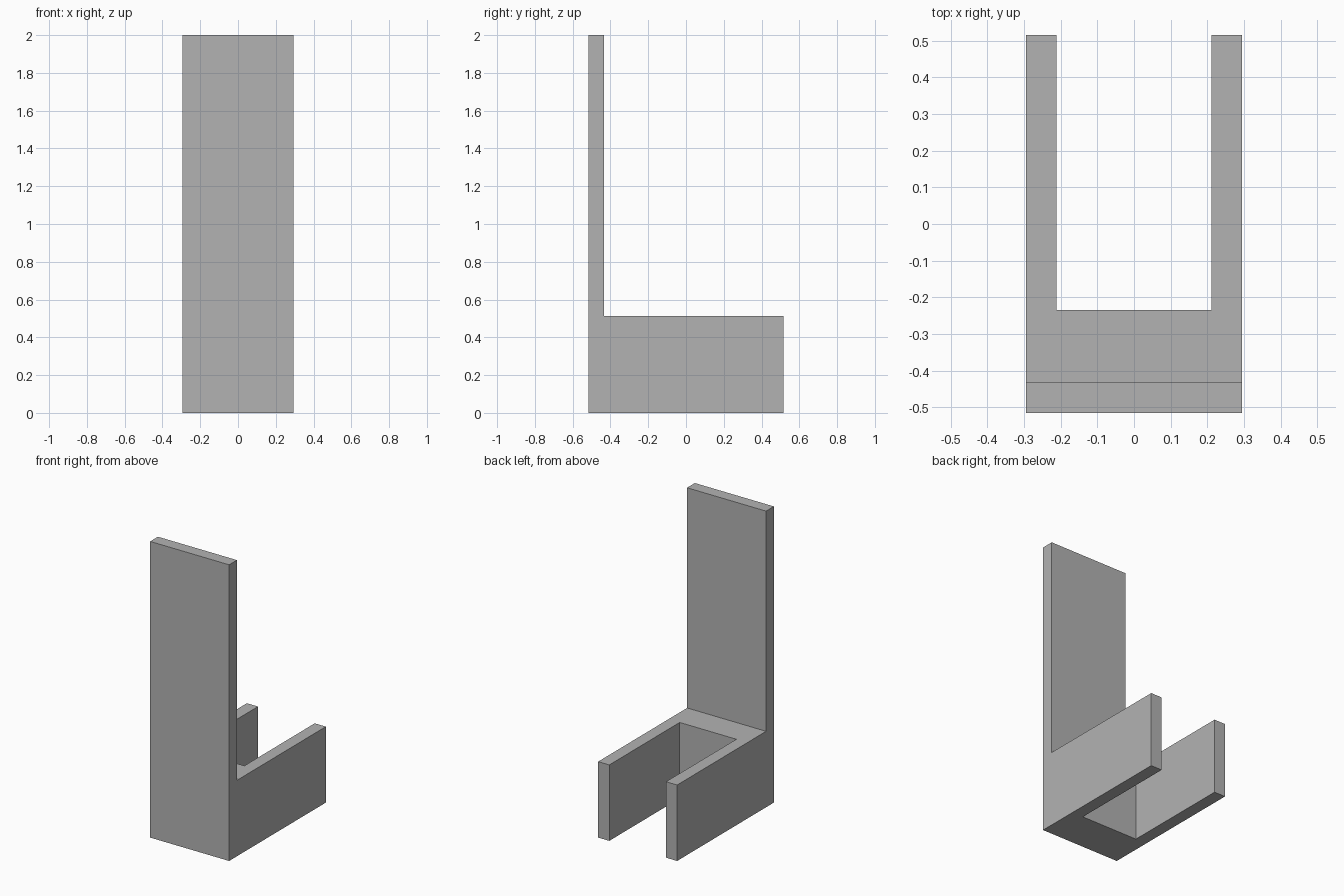
import bpy
import bmesh

cube = bpy.data.objects.get("Cube")
if cube:
    bpy.data.objects.remove(cube, do_unlink=True)

HALF_W, INNER_W = 0.295, 0.212                        # outer and slot half widths
FRONT, PLATE_BACK, SLOT, REAR = -0.516, -0.433, -0.235, 0.516
BASE_H, TOP = 0.513, 2.0

# Plain grey material
grey = bpy.data.materials.new("plain_grey")
grey.use_nodes = True
colour = (0.45, 0.45, 0.45, 1)
grey.diffuse_color = colour
grey.node_tree.nodes["Principled BSDF"].inputs["Base Color"].default_value = colour

bm = bmesh.new()


def raise_faces(faces, height):
    """Extrude faces straight up to a height and return the new top faces."""
    geom = bmesh.ops.extrude_face_region(bm, geom=faces)["geom"]
    for v in geom:
        if isinstance(v, bmesh.types.BMVert):
            v.co.z = height
    return [f for f in geom if isinstance(f, bmesh.types.BMFace)]


# U-shaped footprint, split along the back of the upright panel
fl, fr, pr, pl = [bm.verts.new((x, y, 0)) for x, y in (
    (-HALF_W, FRONT), (HALF_W, FRONT), (HALF_W, PLATE_BACK), (-HALF_W, PLATE_BACK))]
fork = [bm.verts.new((x, y, 0)) for x, y in (
    (HALF_W, REAR), (INNER_W, REAR), (INNER_W, SLOT),
    (-INNER_W, SLOT), (-INNER_W, REAR), (-HALF_W, REAR))]
footprint = [bm.faces.new((fl, fr, pr, pl)), bm.faces.new([pl, pr] + fork)]

# Forked base, then the tall panel on its front strip
base_top = raise_faces(footprint, BASE_H)
strip = min(base_top, key=lambda f: f.calc_center_median().y)
raise_faces([strip], TOP)

# Merge coplanar faces
bmesh.ops.recalc_face_normals(bm, faces=bm.faces)
bmesh.ops.dissolve_limit(bm, angle_limit=0.01, verts=bm.verts, edges=bm.edges)
bmesh.ops.recalc_face_normals(bm, faces=bm.faces)

mesh = bpy.data.meshes.new("forked_stand")
bm.to_mesh(mesh)
bm.free()
mesh.materials.append(grey)
stand = bpy.data.objects.new("forked_stand", mesh)
bpy.context.collection.objects.link(stand)
